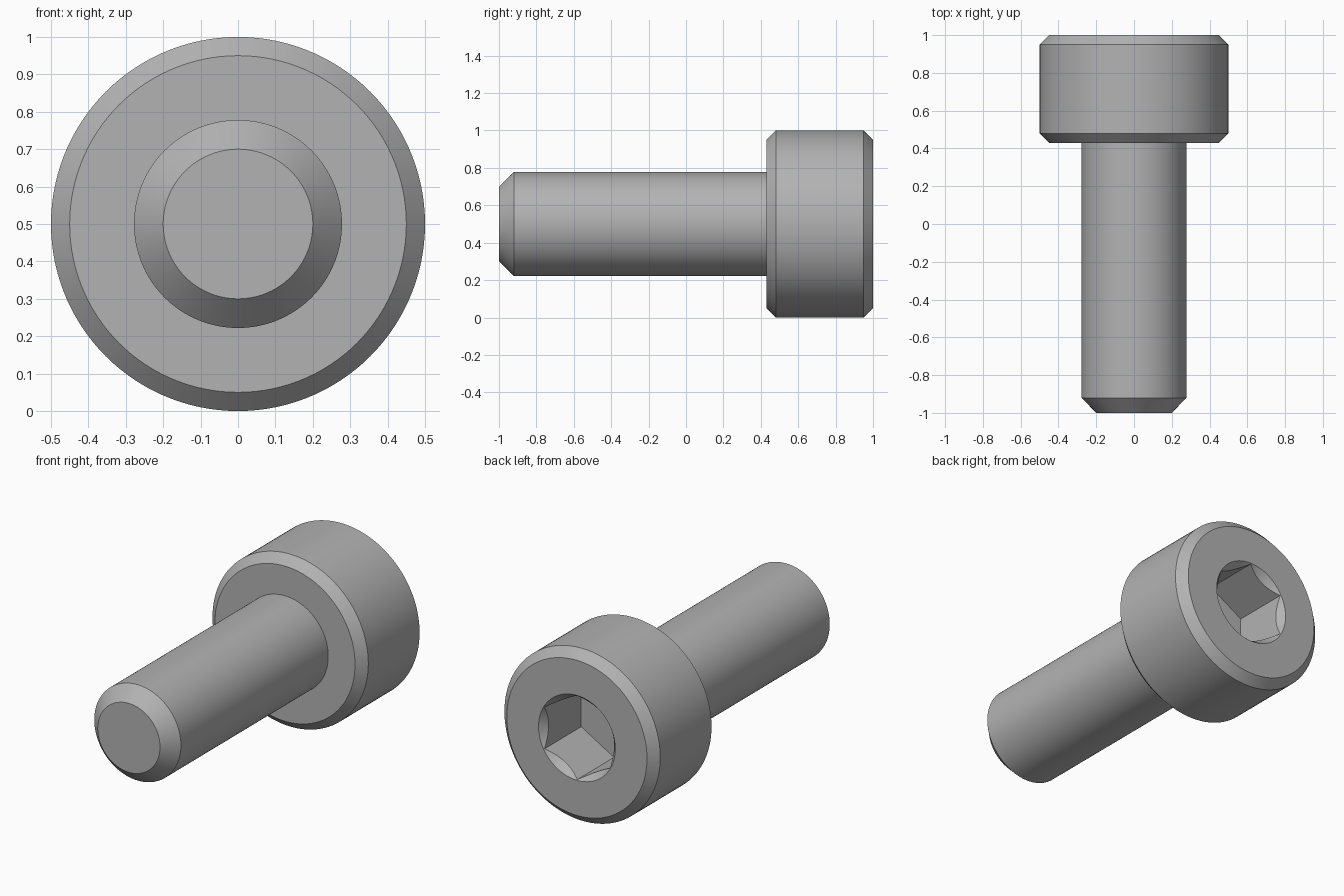
import bpy, bmesh
from math import pi, cos, sin, radians

cube = bpy.data.objects.get("Cube")
if cube:
    bpy.data.objects.remove(cube, do_unlink=True)

SEGMENTS = 120
CENTRE_Z = 0.5
SHAFT_R = 0.278
HEX_R = 0.243      # corner radius of the hexagonal socket
RIM_R = 0.246      # round countersink at the socket mouth

steel = bpy.data.materials.new("steel_grey")
steel.use_nodes = True
steel.diffuse_color = (0.45, 0.45, 0.45, 1)
steel.node_tree.nodes["Principled BSDF"].inputs["Base Color"].default_value = steel.diffuse_color


def hexagon(angle):
    """Radius of the hexagon, with corners at top and bottom."""
    return HEX_R * cos(pi / 6) / cos((angle - pi / 2) % (pi / 3) - pi / 6)


def countersink(angle):
    """Depth where the countersink cone meets the hexagon walls."""
    return 1 - 1.15 * (RIM_R - hexagon(angle))


def value(item, angle):
    return item(angle) if callable(item) else item


def turned(name, profile, cap_start=False, cap_end=False):
    """Sweep (radius, y) rings about the y axis; entries may vary with angle."""
    bm = bmesh.new()
    angles = [2 * pi * i / SEGMENTS for i in range(SEGMENTS)]
    rings = [[bm.verts.new((value(r, a) * cos(a), value(y, a),
                            CENTRE_Z + value(r, a) * sin(a))) for a in angles]
             for r, y in profile]
    for low, high in zip(rings, rings[1:]):
        for i in range(SEGMENTS):
            j = (i + 1) % SEGMENTS
            bm.faces.new((low[i], low[j], high[j], high[i]))
    if cap_start:
        bm.faces.new(rings[0][::-1])
    if cap_end:
        bm.faces.new(rings[-1])
    # Both profiles run from the front tip outward and on to the back
    for face in bm.faces:
        face.normal_update()
    mesh = bpy.data.meshes.new(name)
    bm.to_mesh(mesh)
    bm.free()
    mesh.materials.append(steel)
    obj = bpy.data.objects.new(name, mesh)
    bpy.context.collection.objects.link(obj)
    bpy.ops.object.select_all(action="DESELECT")
    obj.select_set(True)
    bpy.context.view_layer.objects.active = obj
    bpy.ops.object.mode_set(mode="EDIT")
    bpy.ops.mesh.select_all(action="SELECT")
    bpy.ops.mesh.flip_normals()
    bpy.ops.object.mode_set(mode="OBJECT")
    bpy.ops.object.shade_smooth_by_angle(angle=radians(25))
    return obj


# Shaft with a chamfered tip
turned("shaft", [(0.2, -1), (SHAFT_R, -0.92), (SHAFT_R, 0.43)], cap_start=True)

# Chamfered head with a countersunk hexagonal socket
turned("head", [(SHAFT_R, 0.43), (0.45, 0.43), (0.5, 0.48), (0.5, 0.95), (0.45, 1),
                (RIM_R, 1), (hexagon, countersink), (hexagon, 0.66)], cap_end=True)
